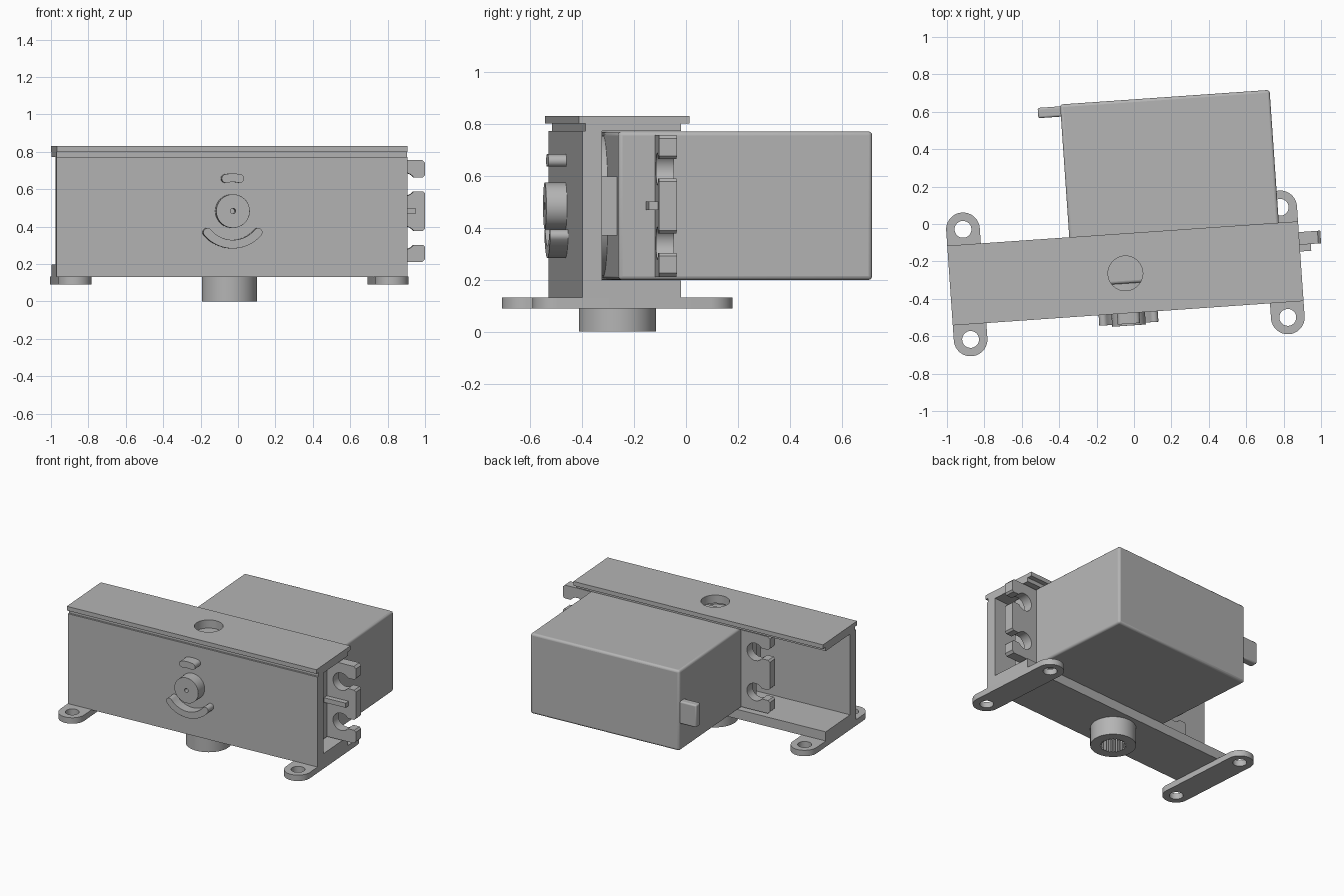
import bpy, bmesh, math
from math import sin, cos, pi, radians

cube = bpy.data.objects.get("Cube")
if cube:
    bpy.data.objects.remove(cube, do_unlink=True)

grey = bpy.data.materials.new("plain_grey")
grey.use_nodes = True
grey.diffuse_color = (0.46, 0.46, 0.46, 1)
grey.node_tree.nodes["Principled BSDF"].inputs["Base Color"].default_value = (0.46, 0.46, 0.46, 1)

# The whole assembly is turned slightly about its vertical axis
ORIGIN = (-0.046, -0.264, 0)
TURN = radians(3.97)
MID_Z = 0.483


def finish(name, bm, bevel=0):
    bmesh.ops.remove_doubles(bm, verts=bm.verts, dist=1e-5)
    bmesh.ops.recalc_face_normals(bm, faces=bm.faces)
    mesh = bpy.data.meshes.new(name)
    bm.to_mesh(mesh)
    bm.free()
    ob = bpy.data.objects.new(name, mesh)
    bpy.context.collection.objects.link(ob)
    ob.location, ob.rotation_euler = ORIGIN, (0, 0, TURN)
    mesh.materials.clear()
    mesh.materials.append(grey)
    if bevel:
        mod = ob.modifiers.new("soft_edges", 'BEVEL')
        mod.width, mod.segments = bevel, 3
        mod.angle_limit = radians(40)
    bpy.ops.object.select_all(action='DESELECT')
    ob.select_set(True)
    bpy.context.view_layer.objects.active = ob
    bpy.ops.object.shade_smooth_by_angle(angle=radians(35))
    return ob


def box(name, x, y, z, bevel=0):
    bm = bmesh.new()
    bmesh.ops.create_cube(bm, size=1)
    for v in bm.verts:
        for i, (lo, hi) in enumerate((x, y, z)):
            v.co[i] = hi if v.co[i] > 0 else lo
    return finish(name, bm, bevel)


def plate(name, loops, lo, hi, facing_front=False, bevel=0):
    """Extrude outlines (first is outer, others are holes) along z, or along y."""
    curve = bpy.data.curves.new(name + "_profile", 'CURVE')
    curve.dimensions, curve.fill_mode = '2D', 'BOTH'
    curve.extrude = (hi - lo) / 2
    for pts in loops:
        s = curve.splines.new('POLY')
        s.points.add(len(pts) - 1)
        for p, (a, b) in zip(s.points, pts):
            p.co = (a, b, 0, 1)
        s.use_cyclic_u = True
    helper = bpy.data.objects.new(name + "_profile", curve)
    bpy.context.collection.objects.link(helper)
    graph = bpy.context.evaluated_depsgraph_get()
    mesh = bpy.data.meshes.new_from_object(helper.evaluated_get(graph))
    bm = bmesh.new()
    bm.from_mesh(mesh)
    bpy.data.objects.remove(helper)
    bpy.data.meshes.remove(mesh)
    mid = (lo + hi) / 2
    for v in bm.verts:
        a, b, c = v.co
        v.co = (a, mid - c, b) if facing_front else (a, b, mid + c)
    return finish(name, bm, bevel)


def arc(cx, cy, r, a0, a1, n=24):
    return [(cx + r * cos(radians(a0 + (a1 - a0) * i / n)),
             cy + r * sin(radians(a0 + (a1 - a0) * i / n))) for i in range(n + 1)]


def circle(cx, cy, r, n=48):
    return arc(cx, cy, r, 0, 360, n)[:-1]


def rect(x0, x1, y0, y1):
    return [(x0, y0), (x1, y0), (x1, y1), (x0, y1)]


# Channel bracket, open at the back
L = 0.94
box("bracket_floor", (-L, L), (-0.2, 0.18), (0.13, 0.197))
box("bracket_front_wall", (-L, L), (-0.2, -0.125), (0.13, 0.772))
plate("bracket_top_rib", [rect(-L, L, -0.187, 0.18), circle(0, 0, 0.093)], 0.772, 0.8)
plate("bracket_top_plate", [rect(-L, L, -0.2135, 0.2135), circle(0, 0, 0.093)], 0.8, 0.83)

# Mounting feet with a screw hole at each end
for side, label in ((-1, "right"), (1, "left")):
    u, v = side * 0.85, 0.295
    outline = arc(u, v, 0.09, 0, 180) + arc(u, -v, 0.09, 180, 360)
    plate(label + "_foot", [outline, circle(u, v, 0.045), circle(u, -v, 0.045)], 0.09, 0.132)

# Splined socket below the floor
teeth = [((0.085 if i % 4 < 2 else 0.074) * cos(2 * pi * i / 96),
          (0.085 if i % 4 < 2 else 0.074) * sin(2 * pi * i / 96)) for i in range(96)]
plate("bottom_socket", [circle(0, 0, 0.148), teeth], 0, 0.132)

# Front pivot boss with a pinhole
plate("pivot_boss", [circle(0, MID_Z, 0.09), circle(0, MID_Z, 0.014, 16)],
      -0.28, -0.195, True, 0.008)


# Curved stops around the boss
def curved_stop(name, a0, a1, r, half):
    e0, e1 = arc(0, MID_Z, r, a0, a1, 1)
    outline = (arc(0, MID_Z, r + half, a0, a1) + arc(*e1, half, a1, a1 + 180, 10)[1:]
               + arc(0, MID_Z, r - half, a1, a0)[1:]
               + arc(*e0, half, a0 + 180, a0 + 360, 10)[1:-1])
    plate(name, [outline], -0.27, -0.195, True, 0.01)


curved_stop("upper_stop", 78, 102, 0.178, 0.023)
curved_stop("lower_stop", 220, 320, 0.177, 0.023)

# Motor body and gear cover
X0, X1 = -0.286, 0.837
box("motor_body", (X0, X1), (-0.054, 0.925), (0.199, 0.77), 0.015)
plate("gear_cover", [circle(0, MID_Z, 0.27, 64)], -0.12, -0.05, True)
box("gear_cover_arm", (0, 0.77), (-0.115, -0.05), (0.37, 0.597))
plate("output_shaft", [circle(0, MID_Z, 0.09)], -0.13, -0.1, True)
box("cable_exit", (-0.407, X0 + 0.01), (0.86, 0.915), (0.39, 0.55), 0.01)

# Mounting ears with two keyhole slots, mirrored about the body
TIP, HOLE, R, GAP = 1.055, 0.945, 0.062, 0.037
edge = [(X1 - 0.02, 0.21), (TIP - 0.015, 0.21), (TIP, 0.225)]
opening = math.degrees(math.asin(GAP / R))
for zc in (MID_Z - 0.143, MID_Z + 0.143):
    edge += [(TIP, zc - GAP - 0.012), (TIP - 0.012, zc - GAP)]
    edge += arc(HOLE, zc, R, -opening, opening - 360)
    edge += [(TIP - 0.012, zc + GAP), (TIP, zc + GAP + 0.012)]
edge += [(TIP, 0.742), (TIP - 0.015, 0.757), (X1 - 0.02, 0.757)]


def flip(x):
    return X0 + X1 - x


plate("left_ear", [edge], 0.088, 0.156, True)
plate("right_ear", [[(flip(a), b) for a, b in edge]], 0.088, 0.156, True)
box("left_ear_rib", (X1 - 0.01, 1.0), (0.052, 0.09), (0.467, 0.5))
box("right_ear_rib", (flip(1.0), X0 + 0.01), (0.052, 0.09), (0.467, 0.5))
